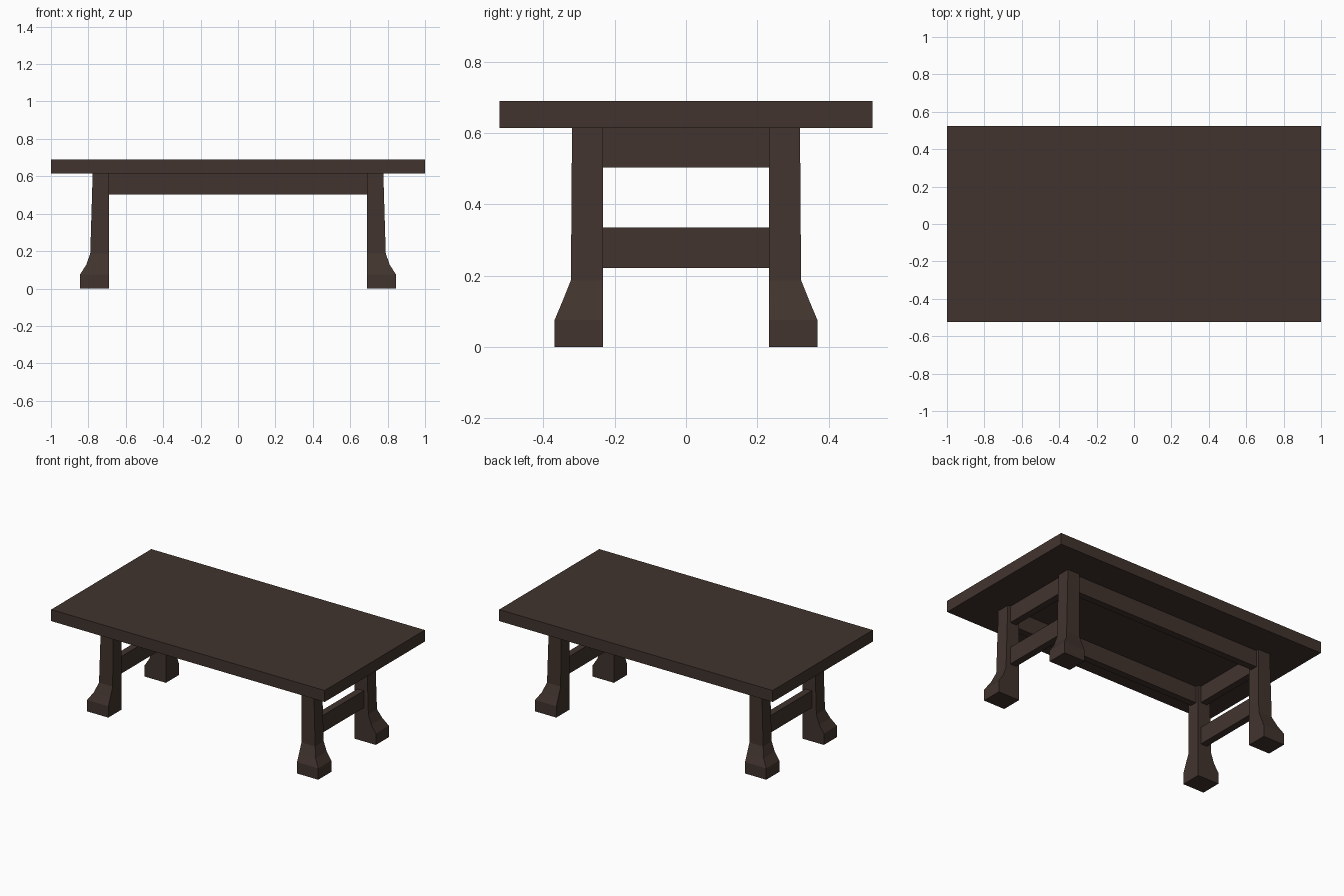
import bpy, bmesh

if "Cube" in bpy.data.objects:
    bpy.data.objects.remove(bpy.data.objects["Cube"])

wood = bpy.data.materials.new("dark brown wood")
wood.diffuse_color = (0.053, 0.034, 0.027, 1)
wood.use_nodes = True
wood.node_tree.nodes["Principled BSDF"].inputs["Base Color"].default_value = wood.diffuse_color

LEG_X, LEG_Y = 0.69, 0.233      # inner faces of the legs
LEG_TOP = 0.614


def finish(name, bm):
    bmesh.ops.recalc_face_normals(bm, faces=bm.faces)
    mesh = bpy.data.meshes.new(name)
    bm.to_mesh(mesh)
    bm.free()
    mesh.materials.append(wood)
    obj = bpy.data.objects.new(name, mesh)
    bpy.context.collection.objects.link(obj)


def box(name, x0, x1, y0, y1, z0, z1):
    bm = bmesh.new()
    bmesh.ops.create_cube(bm, size=1)
    for v in bm.verts:
        v.co = (x0 + (v.co.x + .5) * (x1 - x0),
                y0 + (v.co.y + .5) * (y1 - y0),
                z0 + (v.co.z + .5) * (z1 - z0))
    finish(name, bm)


# Leg: square inner corner, flared outer faces (z, outer x, outer y)
PROFILE = [(0, 0.845, 0.369), (0.075, 0.845, 0.369), (0.125, 0.812, 0.348),
           (0.187, 0.79, 0.323), (LEG_TOP, 0.777, 0.32)]


def leg(name, sx, sy):
    bm = bmesh.new()
    rings = [[bm.verts.new((sx * px, sy * py, z)) for px, py in
              ((LEG_X, LEG_Y), (x, LEG_Y), (x, y), (LEG_X, y))]
             for z, x, y in PROFILE]
    for a, b in zip(rings, rings[1:]):
        for i in range(4):
            j = (i + 1) % 4
            bm.faces.new((a[i], a[j], b[j], b[i]))
    bm.faces.new(rings[0])
    bm.faces.new(rings[-1])
    finish(name, bm)


# Tabletop
box("tabletop", -1, 1, -0.523, 0.523, LEG_TOP, 0.69)

# Legs
for sx, side in ((-1, "left"), (1, "right")):
    for sy, end in ((-1, "front"), (1, "back")):
        leg(f"{end}_{side}_leg", sx, sy)

# Aprons and stretchers, set in from the leg faces
for s, side, end in ((-1, "left", "front"), (1, "right", "back")):
    yc, xc = s * 0.277, s * 0.734
    box(f"{end}_apron", -LEG_X, LEG_X, yc - 0.023, yc + 0.023, 0.504, LEG_TOP)
    box(f"{side}_apron", xc - 0.023, xc + 0.023, -LEG_Y, LEG_Y, 0.504, LEG_TOP)
    box(f"{side}_stretcher", xc - 0.023, xc + 0.023, -LEG_Y, LEG_Y, 0.222, 0.335)
